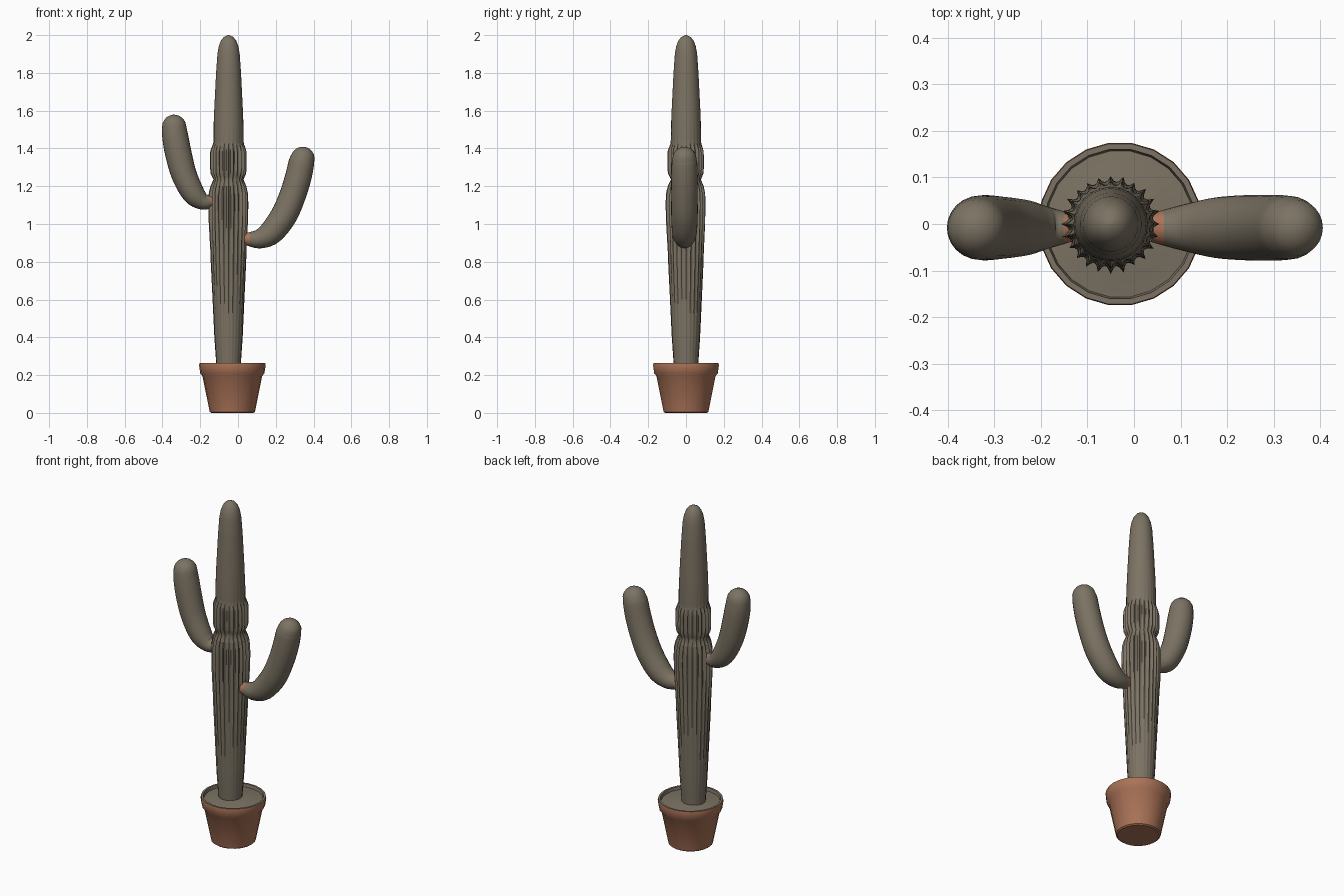
import bpy, bmesh, math, random
from mathutils import Vector

if "Cube" in bpy.data.objects:
    bpy.data.objects.remove(bpy.data.objects["Cube"])

random.seed(4)


def material(name, rgb):
    m = bpy.data.materials.new(name)
    m.diffuse_color = (*rgb, 1)
    m.use_nodes = True
    m.node_tree.nodes["Principled BSDF"].inputs["Base Color"].default_value = m.diffuse_color
    return m


SKIN = material("cactus grey green", (0.20, 0.17, 0.125))
CLAY = material("terracotta", (0.40, 0.17, 0.095))


def interp(table, z):
    """Smoothly interpolated value from (z, value) pairs."""
    for (z0, a), (z1, b) in zip(table, table[1:]):
        if z <= z1:
            t = max(0, (z - z0) / (z1 - z0))
            return a + (b - a) * t
    return table[-1][1]


def skin_rings(name, rings, mats, angle, face_mat=lambda i: 0):
    """Join equal rings of points into a closed tube with capped ends."""
    bm = bmesh.new()
    loops = [[bm.verts.new(p) for p in ring] for ring in rings]
    n = len(loops[0])
    for i, (a, b) in enumerate(zip(loops, loops[1:])):
        for k in range(n):
            f = bm.faces.new((a[k], a[(k + 1) % n], b[(k + 1) % n], b[k]))
            f.material_index = face_mat(i)
    bm.faces.new(loops[0][::-1]).material_index = face_mat(0)
    bm.faces.new(loops[-1]).material_index = face_mat(len(loops) - 2)
    bmesh.ops.recalc_face_normals(bm, faces=bm.faces)
    me = bpy.data.meshes.new(name)
    bm.to_mesh(me)
    bm.free()
    for m in mats:
        me.materials.append(m)
    ob = bpy.data.objects.new(name, me)
    bpy.context.collection.objects.link(ob)
    bpy.ops.object.select_all(action='DESELECT')
    ob.select_set(True)
    bpy.context.view_layer.objects.active = ob
    bpy.ops.object.shade_smooth_by_angle(angle=math.radians(angle))
    return ob


def circle(cx, r, z, n):
    return [(cx + r * math.cos(2 * math.pi * k / n),
             r * math.sin(2 * math.pi * k / n), z) for k in range(n)]


# Pot: tapered wall, overhanging rim, shallow lip down to the soil
pot = [(0.112, 0), (0.12, 0.006), (0.158, 0.195), (0.17, 0.21),
       (0.176, 0.25), (0.174, 0.263), (0.162, 0.263), (0.158, 0.245)]
skin_rings("pot", [circle(-0.03, r, z, 22) for r, z in pot], [CLAY, SKIN], 35,
           lambda i: 1 if i >= 5 else 0)

# Soil: gently mounded disc inside the rim
soil = [(0.16, 0.235), (0.16, 0.247), (0.12, 0.25), (0.08, 0.258), (0.02, 0.26)]
skin_rings("soil", [circle(-0.03, r, z + random.uniform(-.002, .002), 22)
                    for r, z in soil], [SKIN], 40)

# Trunk: base radius by height, with sharp ribs around the two swollen bands
RADIUS = [(0.24, .063), (0.4, .073), (0.6, .081), (0.8, .088), (1.0, .091),
          (1.15, .09), (1.2, .086), (1.235, .077), (1.27, .084), (1.39, .083),
          (1.42, .079), (1.5, .079), (1.6, .076), (1.8, .066), (1.9, .059),
          (1.94, .052), (1.97, .041), (1.99, .025), (2.0, .004)]
RIB = [(0.24, .001), (0.6, .004), (0.85, .008), (1.0, .015), (1.1, .019),
       (1.17, .017), (1.21, .009), (1.235, .003), (1.265, .012), (1.3, .016),
       (1.38, .016), (1.405, .010), (1.43, .002), (1.6, 0), (2.0, 0)]
RIBS, STEP = 24, 4
wobble = [random.uniform(0.55, 1.0) for _ in range(RIBS)]
heights = sorted({z for z, _ in RADIUS + RIB} | {0.25 + 0.05 * i for i in range(30)})
rings = []
for z in heights:
    ring = []
    for k in range(RIBS * STEP):
        a = 2 * math.pi * k / (RIBS * STEP)
        tooth = (1, 0.25, 0, 0.25)[k % STEP]
        j = ((k + STEP // 2) // STEP) % RIBS
        r = interp(RADIUS, z) + interp(RIB, z) * tooth * wobble[j]
        ring.append((-0.05 + r * math.cos(a), r * math.sin(a), z))
    rings.append(ring)
skin_rings("trunk", rings, [SKIN], 50)


# Arms: round tubes swept along upward-curving paths in the xz plane
def catmull(p, t):
    i = min(int(t), len(p) - 2)
    u = t - i
    a, b, c, d = (p[max(i - 1, 0)], p[i], p[i + 1], p[min(i + 2, len(p) - 1)])
    return 0.5 * (2 * b + (c - a) * u + (2 * a - 5 * b + 4 * c - d) * u * u
                  + (3 * b - a - 3 * c + d) * u ** 3)


def arm(name, stations):
    pts = [Vector(s) for s in stations]          # x, z, radius
    samples = [catmull(pts, i / 4) for i in range(4 * (len(pts) - 1) + 1)]
    end, prev = samples[-1], samples[-2]
    axis = Vector((end.x - prev.x, end.y - prev.y, 0)).normalized()
    for d in (20, 40, 58, 74, 87):               # rounded tip
        s = end + axis * end.z * math.sin(math.radians(d))
        s.z = end.z * math.cos(math.radians(d))
        samples.append(s)
    rings = []
    for i, s in enumerate(samples):
        q0, q1 = samples[max(i - 1, 0)], samples[min(i + 1, len(samples) - 1)]
        t = Vector((q1.x - q0.x, 0, q1.y - q0.y)).normalized()
        side = Vector((0, 1, 0))
        up = side.cross(t)
        c = Vector((s.x, -0.008, s.y))
        rings.append([c + s.z * (up * math.cos(a) + side * math.sin(a))
                      for a in (2 * math.pi * k / 24 for k in range(24))])
    # clay-coloured collar where the arm leaves the trunk
    skin_rings(name, rings, [SKIN, CLAY], 60, lambda i: 1 if i < 4 else 0)


arm("left_arm", [(-0.125, 1.125, .026), (-0.147, 1.12, .034), (-0.185, 1.12, .045),
                 (-0.235, 1.16, .060), (-0.285, 1.26, .067),
                 (-0.315, 1.37, .070), (-0.332, 1.46, .069), (-0.338, 1.515, .064)])
arm("right_arm", [(0.035, 0.925, .030), (0.062, 0.92, .038), (0.115, 0.922, .052),
                  (0.175, 0.955, .065), (0.24, 1.04, .070),
                  (0.285, 1.14, .070), (0.317, 1.24, .070), (0.335, 1.32, .068),
                  (0.342, 1.345, .064)])
